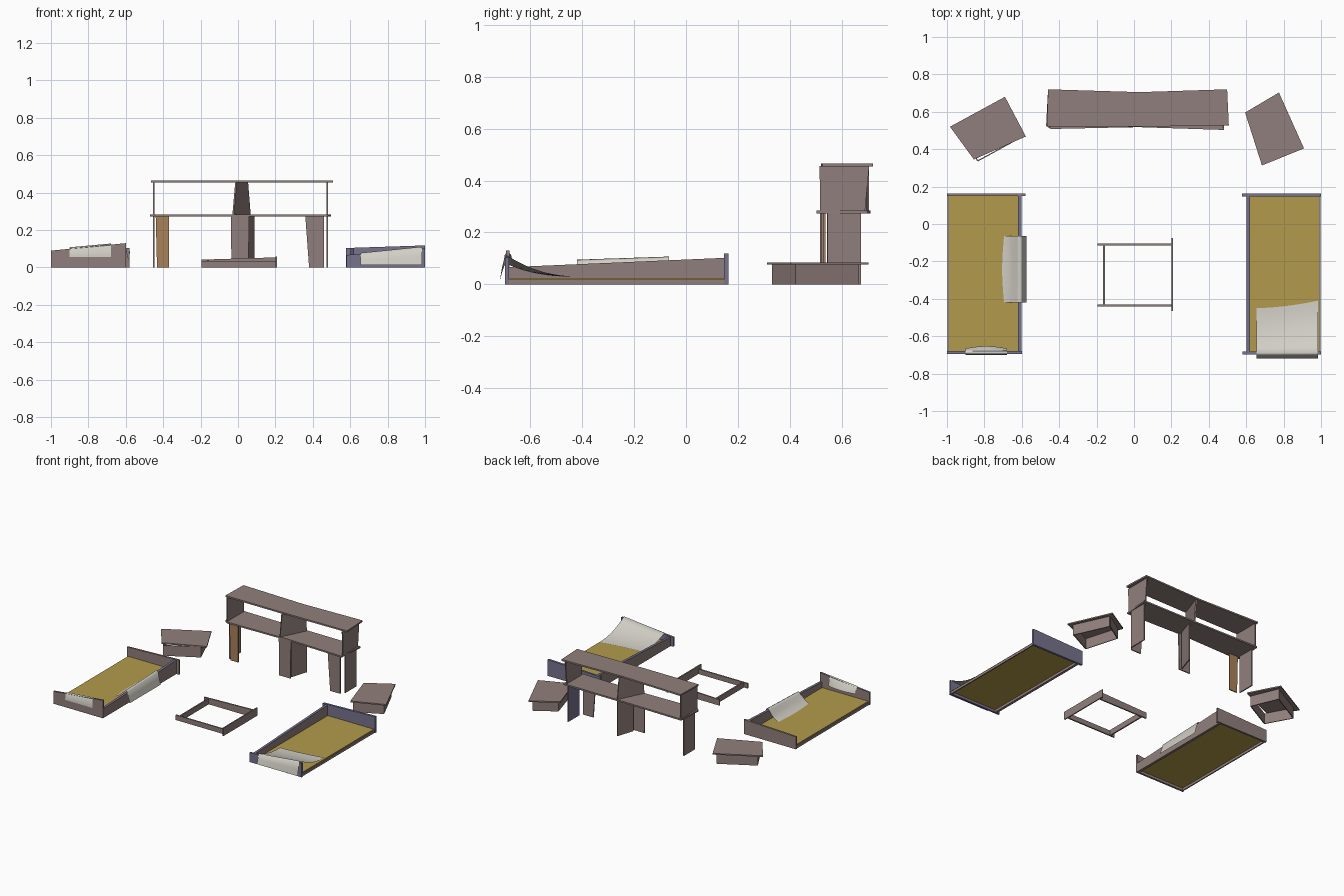
import bpy, bmesh, math
from mathutils import Vector

if "Cube" in bpy.data.objects:
    bpy.data.objects.remove(bpy.data.objects["Cube"])


def material(name, rgb):
    m = bpy.data.materials.new(name)
    m.diffuse_color = (*rgb, 1)
    m.use_nodes = True
    m.node_tree.nodes["Principled BSDF"].inputs["Base Color"].default_value = m.diffuse_color
    return m


BROWN = material("brown wood", (0.28, 0.213, 0.2))
PURPLE = material("purple wood", (0.185, 0.17, 0.27))
ORANGE = material("orange wood", (0.40, 0.22, 0.098))
YELLOW = material("yellow mat", (0.45, 0.325, 0.072))
WHITE = material("white cloth", (0.64, 0.62, 0.56))


def finish(name, bm, mats, rule=None):
    bmesh.ops.recalc_face_normals(bm, faces=bm.faces)
    bm.normal_update()
    if rule:
        for f in bm.faces:
            f.material_index = int(rule(f.normal))
    me = bpy.data.meshes.new(name)
    bm.to_mesh(me)
    bm.free()
    for m in mats:
        me.materials.append(m)
    ob = bpy.data.objects.new(name, me)
    bpy.context.collection.objects.link(ob)
    return ob


def prism(name, pts, off, mats, rule=None):
    """Polygon pts extruded by the vector off."""
    bm = bmesh.new()
    off = Vector(off)
    a = [bm.verts.new(p) for p in pts]
    b = [bm.verts.new(Vector(p) + off) for p in pts]
    n = len(pts)
    bm.faces.new(a)
    bm.faces.new(b[::-1])
    for i in range(n):
        j = (i + 1) % n
        bm.faces.new((a[i], a[j], b[j], b[i]))
    return finish(name, bm, mats, rule)


def plank(name, p, q, h0, h1, mats, z0=0.0, t=0.012, rule=None):
    """Upright plank from p to q, top height h0 sloping to h1, centred on the line."""
    d = Vector((q[0] - p[0], q[1] - p[1], 0)).normalized()
    off = Vector((-d.y, d.x, 0)) * t
    pts = [(*p, z0), (*q, z0), (*q, h1), (*p, h0)]
    return prism(name, [Vector(v) - off / 2 for v in pts], off, mats, rule)


def slab(name, xy, z, t, mats):
    return prism(name, [(x, y, z) for x, y in xy], (0, 0, t), mats)


def cloth(name, curve, n=9):
    """Draped sheet: curve(u) gives a list of points across the drape."""
    bm = bmesh.new()
    rows = [[bm.verts.new(p) for p in curve(i / (n - 1))] for i in range(n)]
    for r, s in zip(rows, rows[1:]):
        for k in range(len(r) - 1):
            bm.faces.new((r[k], r[k + 1], s[k + 1], s[k]))
    ob = finish(name, bm, [WHITE])
    for f in ob.data.polygons:
        f.use_smooth = True
    return ob


def up(n):
    return n.z > 0.8


# beds: mat, inner rail, low outer rail, end boards
for side, s in (("left", -1), ("right", 1)):
    slab(side + "_bed_mat", [(s * 0.99, -0.685), (s * 0.615, -0.685),
                             (s * 0.615, 0.15), (s * 0.99, 0.15)], 0.018, 0.007, [YELLOW])
    plank(side + "_inner_rail", (s * 0.61, -0.685), (s * 0.61, 0.15), 0.066, 0.102,
          [BROWN, PURPLE], t=0.018, rule=up)
    plank(side + "_outer_rail", (s * 0.992, -0.685), (s * 0.992, 0.15), 0.018, 0.018,
          [BROWN], t=0.008)
plank("left_bed_front_board", (-1, -0.687), (-0.6, -0.687), 0.09, 0.13,
      [BROWN, PURPLE], t=0.014, rule=up)
plank("left_bed_back_board", (-1, 0.157), (-0.58, 0.157), 0.09, 0.105, [BROWN], t=0.014)
plank("right_bed_front_board", (0.58, -0.69), (1, -0.69), 0.067, 0.103, [PURPLE], t=0.014)
plank("right_bed_back_board", (0.578, 0.155), (1, 0.155), 0.104, 0.118, [PURPLE], t=0.016)


# cloths draped over the boards
def blanket(u):
    x = 0.655 + 0.328 * u
    peak = 0.078 + 0.033 * u
    far = -0.45 + 0.01 * u + 0.03 * u * u
    pts = [(x, -0.718, 0.012), (x, -0.71, peak * 0.55), (x, -0.7, peak * 0.93), (x, -0.69, peak)]
    for k in range(1, 9):
        t = k / 8
        pts.append((x, -0.69 + (far + 0.69) * t, 0.03 + (peak - 0.03) * (1 - t) ** 2.2))
    return pts


def rail_throw(u):
    y = -0.42 + 0.355 * u
    b = math.sin(math.pi * u) * 0.01
    top = 0.087 + 0.012 * u
    return [(-0.695 - b, y, 0.029), (-0.67, y, 0.042), (-0.645, y, 0.065), (-0.625, y, top - 0.005),
            (-0.611, y, top + 0.008), (-0.598, y, top), (-0.588, y, top * 0.55), (-0.576, y, 0.012)]


def board_throw(u):
    x = -0.9 + 0.22 * u
    b = math.sin(math.pi * u) * 0.012
    top = 0.108 + 0.02 * u
    return [(x, -0.7, 0.056), (x, -0.699, top - 0.015), (x, -0.687, top),
            (x, -0.674, top - 0.015), (x, -0.665 + b, 0.058)]


cloth("right_bed_blanket", blanket)
cloth("left_rail_cloth", rail_throw)
cloth("left_board_cloth", board_throw)

# floor frame in the middle
plank("frame_front", (-0.195, -0.435), (0.2, -0.435), 0.036, 0.036, [BROWN], t=0.01)
plank("frame_back", (-0.195, -0.11), (0.2, -0.11), 0.042, 0.054, [BROWN], t=0.01)
plank("frame_left", (-0.16, -0.43), (-0.16, -0.115), 0.04, 0.04, [BROWN], t=0.01)
plank("frame_right", (0.205, -0.465), (0.205, -0.075), 0.058, 0.058, [BROWN], t=0.008)

# low side tables: skewed top on four thin walls
tables = {
    "left": [(-0.984, 0.52), (-0.69, 0.68), (-0.578, 0.468), (-0.856, 0.345)],
    "right": [(0.594, 0.596), (0.775, 0.703), (0.909, 0.404), (0.684, 0.313)],
}
bodies = {
    "left": [(-0.935, 0.515), (-0.70, 0.645), (-0.62, 0.455), (-0.836, 0.337)],
    "right": [(0.625, 0.575), (0.765, 0.665), (0.875, 0.425), (0.695, 0.335)],
}
for side in tables:
    slab(side + "_table_top", tables[side], 0.076, 0.009, [BROWN])
    c = bodies[side]
    for i in range(4):
        plank(f"{side}_table_wall_{i + 1}", c[i], c[(i + 1) % 4], 0.076, 0.076, [BROWN], t=0.006)

# shelf boards, pinched in the middle
slab("lower_shelf", [(-0.47, 0.525), (-0.445, 0.508), (0.02, 0.518), (0.48, 0.503),
                     (0.497, 0.7), (0.03, 0.703), (-0.46, 0.712)], 0.273, 0.011, [BROWN])
slab("upper_shelf", [(-0.465, 0.52), (0.0, 0.52), (0.507, 0.527), (0.498, 0.72),
                     (0.03, 0.705), (-0.46, 0.72)], 0.455, 0.011, [BROWN])

# upright panels between the shelves
plank("left_upper_end", (-0.45, 0.517), (-0.45, 0.705), 0.456, 0.456, [BROWN], z0=0.282, t=0.008)
prism("right_upper_end", [(0.474, 0.517, 0.282), (0.474, 0.69, 0.282),
                          (0.474, 0.706, 0.456), (0.474, 0.515, 0.456)], (0.008, 0, 0), [BROWN])
prism("upper_divider", [(-0.03, 0.52, 0.282), (0.06, 0.7, 0.282),
                        (0.046, 0.7, 0.456), (-0.015, 0.52, 0.456)], (0.008, -0.004, 0), [BROWN])

# legs below: one plate facing front and one facing sideways in each group
legs = [("left", -0.44, -0.37, -0.433, -0.37, 0.53, ORANGE),
        ("middle", -0.038, 0.06, -0.035, 0.055, 0.522, BROWN),
        ("right", 0.36, 0.46, 0.38, 0.46, 0.516, BROWN)]
for n, a, b, c, d, y, m in legs:
    prism(n + "_front_leg", [(c, y, 0), (d, y, 0), (b, y, 0.274), (a, y, 0.274)],
          (0, 0.008, 0), [m])
plank("left_side_leg", (-0.45, 0.545), (-0.45, 0.67), 0.274, 0.274, [BROWN], t=0.008)
plank("middle_side_leg", (0.045, 0.545), (0.085, 0.67), 0.274, 0.274, [BROWN], t=0.008)
plank("right_side_leg", (0.478, 0.545), (0.478, 0.675), 0.274, 0.274, [BROWN, PURPLE],
      t=0.008, rule=lambda n: n.x < -0.5)
